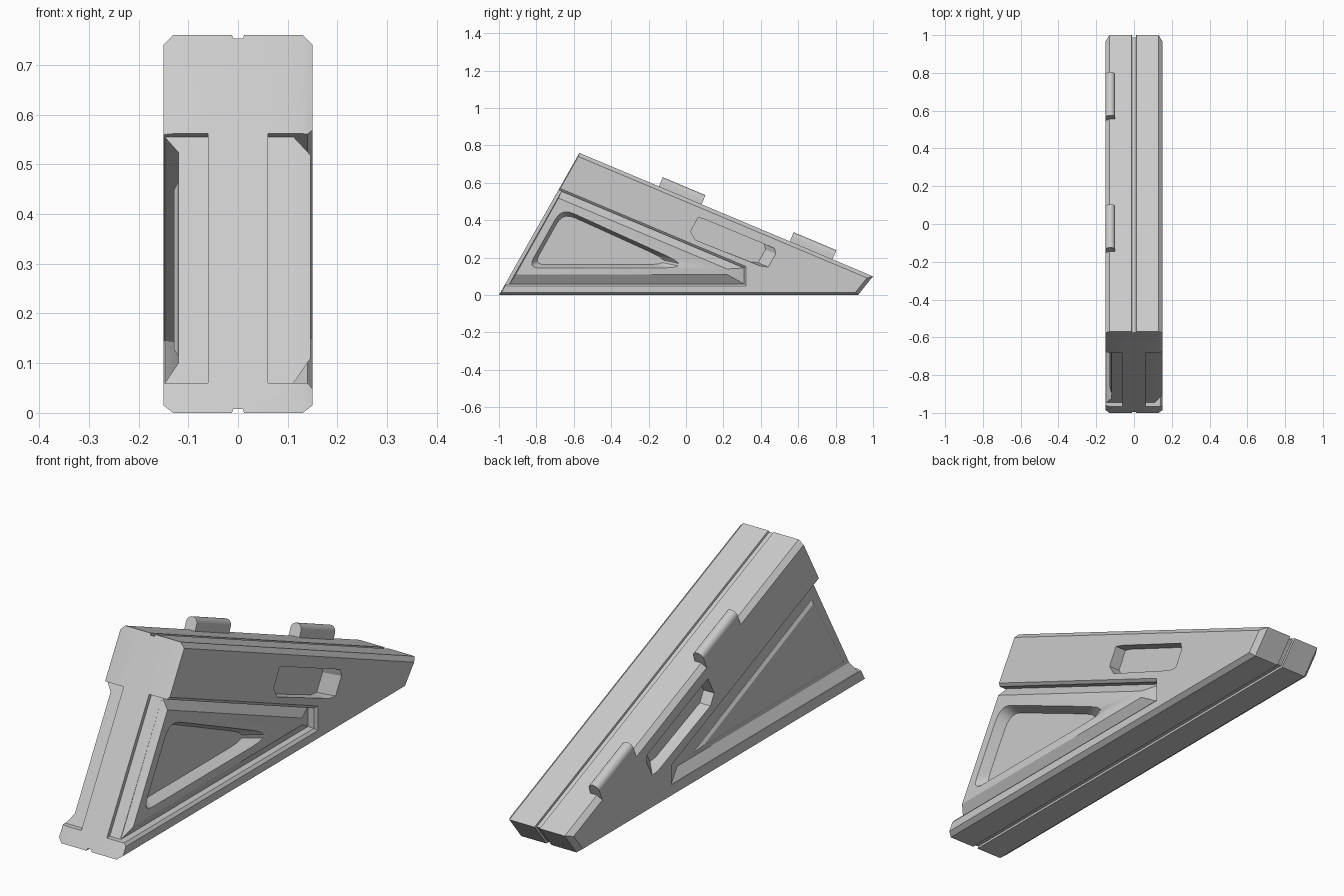
import bpy, bmesh
from mathutils import Vector, Matrix
from math import cos, sin, pi, atan

if "Cube" in bpy.data.objects:
    bpy.data.objects.remove(bpy.data.objects["Cube"])

grey = bpy.data.materials.new("light grey")
grey.use_nodes = True
grey.diffuse_color = (0.6, 0.6, 0.6, 1)
bsdf = next(n for n in grey.node_tree.nodes if n.type == "BSDF_PRINCIPLED")
bsdf.inputs["Base Color"].default_value = grey.diffuse_color


def inset(poly, dists):
    """Move each edge of a counter-clockwise (y, z) outline inward by its own distance."""
    n = len(poly)
    if not isinstance(dists, (list, tuple)):
        dists = [dists] * n
    lines = []
    for i in range(n):
        a, b = Vector(poly[i]), Vector(poly[(i + 1) % n])
        d = (b - a).normalized()
        lines.append((a + Vector((-d.y, d.x)) * dists[i], d))
    out = []
    for i in range(n):
        (p, d), (q, e) = lines[i - 1], lines[i]
        t = (q - p).cross(e) / d.cross(e)
        out.append(tuple(p + d * t))
    return out


def rounded(poly, cuts, steps=5):
    """Replace corners with short curves starting at the given distance from the corner."""
    out = []
    for i, c in enumerate(cuts):
        p = Vector(poly[i])
        a = p + (Vector(poly[i - 1]) - p).normalized() * c
        b = p + (Vector(poly[(i + 1) % len(poly)]) - p).normalized() * c
        for k in range(steps + 1):
            t = k / steps
            out.append(tuple(a * (1 - t) ** 2 + p * 2 * t * (1 - t) + b * t * t))
    return out


def loft(name, stations):
    """Solid through (x, outline) stations."""
    bm = bmesh.new()
    rings = [[bm.verts.new((x, y, z)) for y, z in poly] for x, poly in stations]
    n = len(rings[0])
    for r, s in zip(rings, rings[1:]):
        for i in range(n):
            j = (i + 1) % n
            bm.faces.new((r[i], r[j], s[j], s[i]))
    bm.faces.new(rings[0][::-1])
    bm.faces.new(rings[-1])
    bmesh.ops.recalc_face_normals(bm, faces=bm.faces)
    mesh = bpy.data.meshes.new(name)
    bm.to_mesh(mesh)
    bm.free()
    mesh.materials.append(grey)
    obj = bpy.data.objects.new(name, mesh)
    bpy.context.collection.objects.link(obj)
    return obj


def cut(target, stations):
    """Subtract a lofted solid from the target."""
    cutter = loft("cutter", stations)
    cutter.hide_render = True
    mod = target.modifiers.new("cut", "BOOLEAN")
    mod.operation = "DIFFERENCE"
    mod.solver = "EXACT"
    mod.object = cutter
    bpy.context.view_layer.objects.active = target
    bpy.ops.object.modifier_apply(modifier=mod.name)
    bpy.data.objects.remove(cutter)


# Wedge body with chamfered sides and a shallow centre groove
outline = [(-1, 0), (0.92, 0), (1, 0.1), (-0.57, 0.76)]
side = inset(outline, [0.015, 0.02, 0.02, 0.005])
groove = inset(outline, [0.008, 0.008, 0.008, 0])
half = [(0.15, side), (0.13, outline), (0.012, outline), (0.01, groove)]
body = loft("wedge_body", [(-x, p) for x, p in half] + half[::-1])

# Set-back strips on the front, both sides
recess = [(-1.1, 0.06), (0.31, 0.06), (0.31, 0.145), (-0.8, 0.611)]
strip = [(-1.1, 0.06), (-0.946, 0.06), (-0.666, 0.555), (-0.8, 0.611)]
flare = [-0.014, -0.014, -0.014, 0]
for s in (1, -1):
    cut(body, [(s * 0.06, strip), (s * 0.2, strip)])

# Left side: stepped recess that holds the raised panel
cut(body, [(0.11, recess), (0.14, recess), (0.152, inset(recess, flare)),
           (0.2, inset(recess, flare))])

# Right side: dished triangular recess
dish = inset(recess, [0.04, 0.08, 0.035, 0])
cut(body, [(-0.12, dish), (-0.147, recess), (-0.2, recess)])

# Grip slots on both sides, with one sloping end
slot = [(0.05, 0.295), (0.40, 0.155), (0.44, 0.15), (0.48, 0.22),
        (0.473, 0.25), (0.1, 0.405), (0.065, 0.415), (0.025, 0.34)]
slot_floor = [(y - 0.055, z + 0.023) if y > 0.3 else (y, z) for y, z in slot]
for s in (1, -1):
    cut(body, [(s * 0.1, slot_floor), (s * 0.15, slot), (s * 0.2, slot)])

# Raised left panel with chamfers and a rounded triangular pocket
base = [(-0.943, 0.06), (0.31, 0.06), (0.31, 0.145), (-0.666, 0.555)]
panel = loft("left_panel", [(0.1, base), (0.112, base),
                            (0.146, inset(base, [0.05, 0.09, 0.04, 0.004]))])
pocket = [(-0.845, 0.145), (0.04, 0.145), (-0.665, 0.465)]
corners = [0.06, 0.16, 0.07]
rim = rounded(pocket, corners)
floor = rounded(inset(pocket, 0.018), corners)
for part in (panel, body):
    cut(part, [(0.103, floor), (0.146, rim), (0.2, rim)])

# Slim raised triangle inside the right recess
tri = [(-0.89, 0.115), (0.13, 0.115), (-0.675, 0.465)]
loft("right_panel", [(-0.118, tri), (-0.121, tri), (-0.129, inset(tri, 0.014))])

# Rounded knuckles along the right top edge
slope = atan(0.66 / 1.57)
for name, y0 in (("front_knuckle", -0.145), ("rear_knuckle", 0.555)):
    arc = [(0.025 * cos(pi * k / 10), 0.028 + 0.025 * sin(pi * k / 10)) for k in range(11)]
    profile = [(-0.025, -0.02), (0.025, -0.02)] + arc
    knuckle = loft(name, [(0, profile), (0.248, profile)])
    z0 = 0.76 - 0.66 / 1.57 * (y0 + 0.57)
    # length runs down the slope, profile stands across it
    along = Vector((0, cos(slope), -sin(slope)))
    across = Vector((-1, 0, 0))
    up = Vector((0, sin(slope), cos(slope)))
    turn = Matrix((along, across, up)).transposed().to_4x4()
    knuckle.data.transform(Matrix.Translation((-0.125, y0, z0)) @ turn)

# Smooth curved areas, keep hard edges
for obj in [o for o in bpy.context.scene.objects if o.type == "MESH"]:
    bpy.ops.object.select_all(action="DESELECT")
    obj.select_set(True)
    bpy.context.view_layer.objects.active = obj
    bpy.ops.object.shade_smooth_by_angle(angle=0.5)
